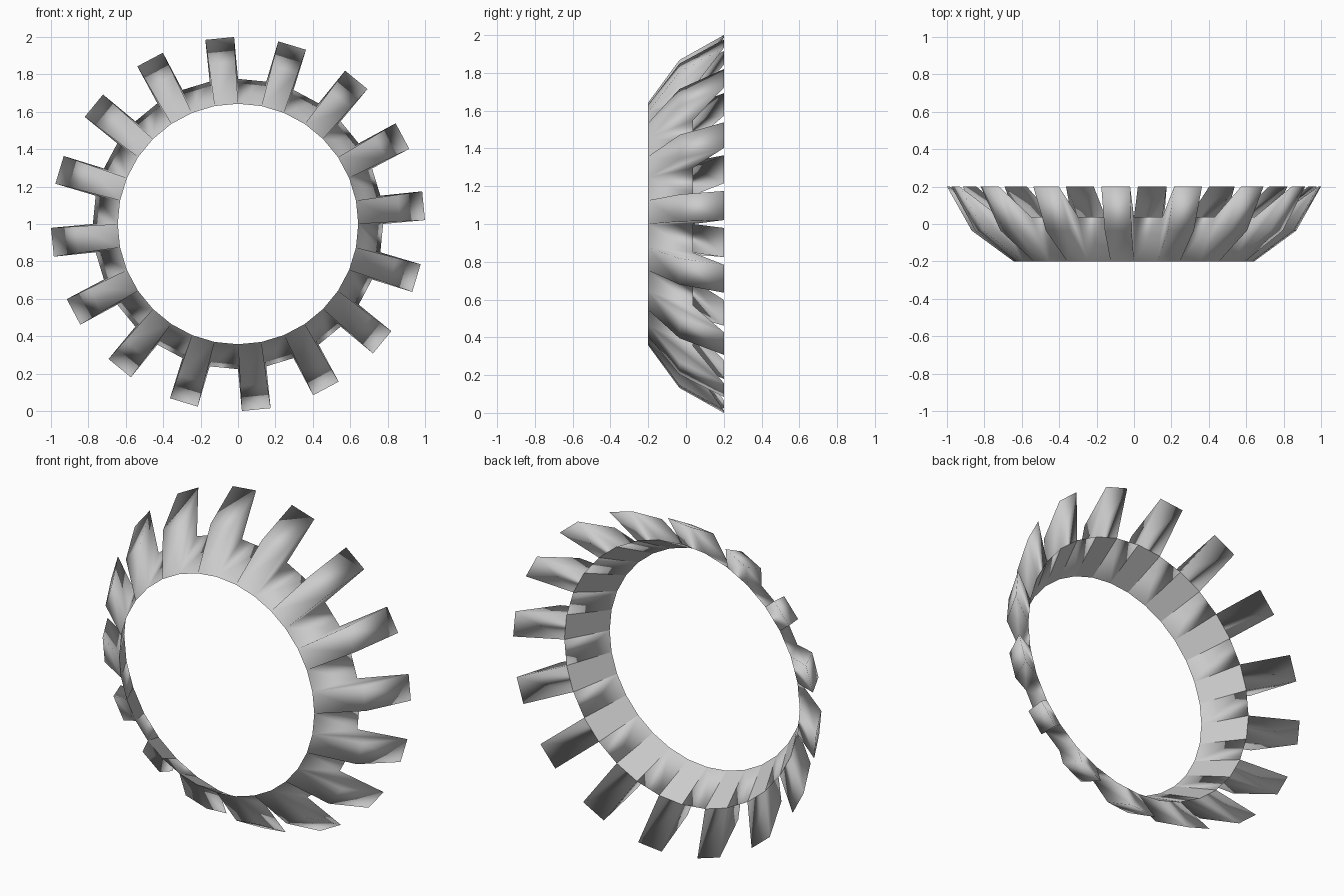
import bpy, bmesh
from math import sin, cos, pi

if "Cube" in bpy.data.objects:
    bpy.data.objects.remove(bpy.data.objects["Cube"])

COUNT = 16
STEP = 2 * pi / COUNT
HALF = STEP / 4          # half angle of a blade root / ring panel

# Sections as (radius, y, half angle of blade)
ROOT = (0.643, -0.2, HALF)
BEND = (0.868, -0.035, 0.083)
TIP = (1.0, 0.2, 0.0775)
RIM = (0.776, 0.037, HALF)


def pair(bm, mid, section):
    """Two vertices either side of a mid angle (clockwise from top)."""
    r, y, half = section
    return [bm.verts.new((r * sin(mid + s * half), y, 1 + r * cos(mid + s * half)))
            for s in (-1, 1)]


def finish(bm, name):
    for f in bm.faces:
        f.smooth = True
    mesh = bpy.data.meshes.new(name)
    bm.to_mesh(mesh)
    bm.free()
    bpy.context.collection.objects.link(bpy.data.objects.new(name, mesh))


# One continuous smooth skin: blade fronts, sides, backs and the cone panels between
bm = bmesh.new()
sectors = [[pair(bm, k * STEP - HALF, s) for s in (ROOT, BEND, TIP, RIM)]
           for k in range(COUNT)]
for k, (root, bend, tip, rim) in enumerate(sectors):
    nroot, _, _, nrim = sectors[(k + 1) % COUNT]
    for a, b in ((root, bend), (bend, tip), (tip, rim)):
        bm.faces.new((a[0], a[1], b[1], b[0]))
    bm.faces.new((root[0], bend[0], tip[0], rim[0]))
    bm.faces.new((root[1], rim[1], tip[1], bend[1]))
    bm.faces.new((root[1], nroot[0], nrim[0], rim[1]))
finish(bm, "bladed_ring")

# Inner wall behind each blade root
bm = bmesh.new()
for k in range(COUNT):
    a, b = (pair(bm, k * STEP - HALF, s) for s in (ROOT, RIM))
    bm.faces.new((a[0], b[0], b[1], a[1]))
finish(bm, "inner_walls")
